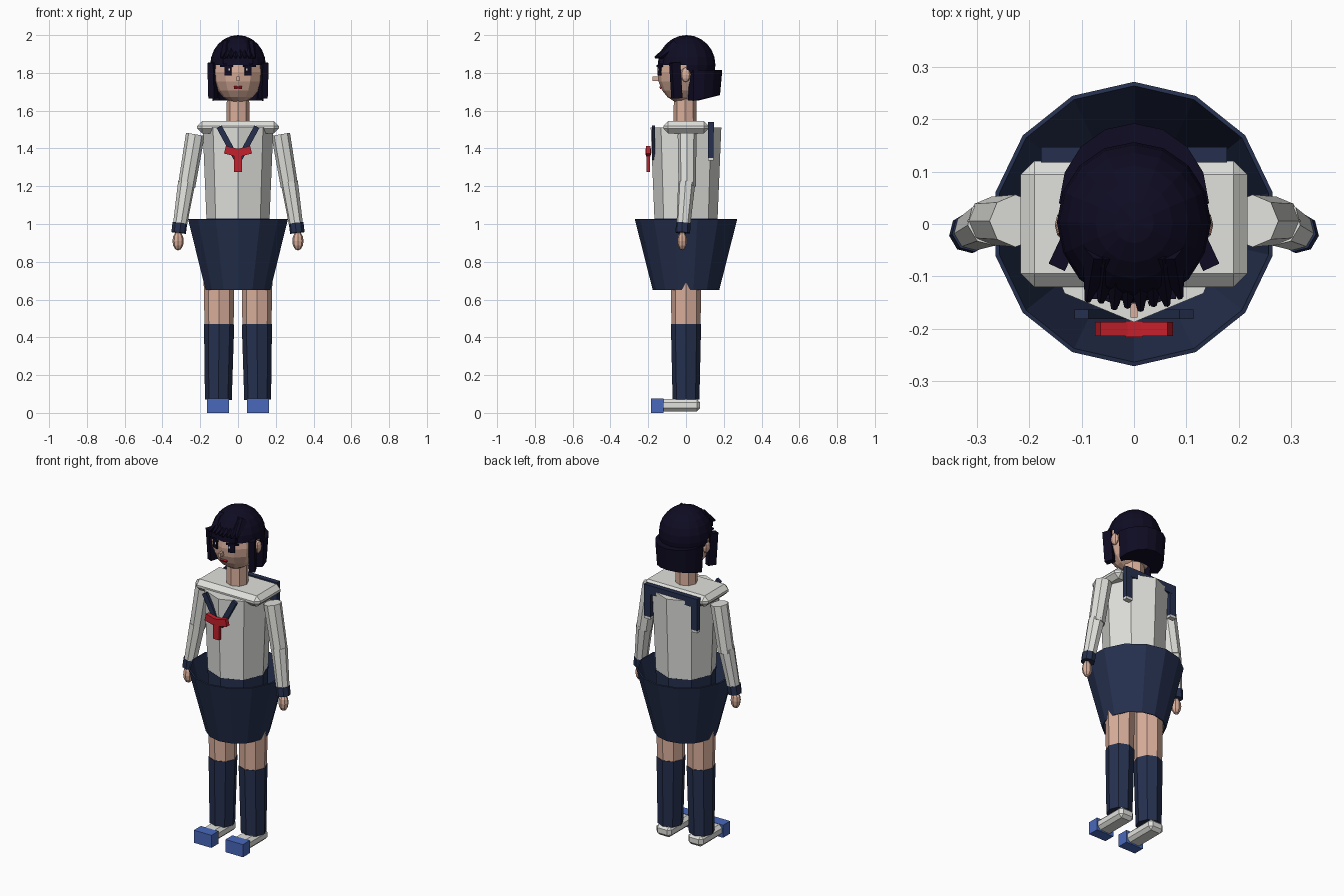
import bpy, bmesh, math
from mathutils import Vector, Matrix

if "Cube" in bpy.data.objects:
    bpy.data.objects.remove(bpy.data.objects["Cube"])


def make_mat(name, rgb):
    m = bpy.data.materials.new(name)
    m.diffuse_color = (*rgb, 1)
    m.use_nodes = True
    m.node_tree.nodes["Principled BSDF"].inputs["Base Color"].default_value = m.diffuse_color
    return m


SKIN = make_mat("skin", (0.70, 0.43, 0.33))
HAIR = make_mat("dark_hair", (0.0045, 0.0035, 0.016))
NAVY = make_mat("navy_cloth", (0.019, 0.030, 0.078))
WHITE = make_mat("white_cloth", (0.75, 0.75, 0.72))
RED = make_mat("red_ribbon", (0.55, 0.014, 0.024))
BLUE = make_mat("blue_toe", (0.065, 0.14, 0.50))


def finish(name, bm, mat):
    bmesh.ops.recalc_face_normals(bm, faces=bm.faces[:])
    me = bpy.data.meshes.new(name)
    bm.to_mesh(me)
    bm.free()
    ob = bpy.data.objects.new(name, me)
    me.materials.append(mat)
    bpy.context.collection.objects.link(ob)
    return ob


def box(name, centre, size, mat, rot=(0, 0, 0), bevel=0):
    bm = bmesh.new()
    bmesh.ops.create_cube(bm, size=1)
    bmesh.ops.scale(bm, vec=size, verts=bm.verts)
    if bevel:
        bmesh.ops.bevel(bm, geom=bm.edges[:], offset=bevel, segments=1, affect='EDGES')
    for i, axis in enumerate("XYZ"):
        bmesh.ops.rotate(bm, verts=bm.verts, matrix=Matrix.Rotation(rot[i], 3, axis))
    bmesh.ops.translate(bm, vec=centre, verts=bm.verts)
    return finish(name, bm, mat)


def tube(name, p0, p1, r0, r1, mat, sides=8, caps=True, turn=0.0):
    """Tapered prism from p0 to p1, with a ring vertex facing the front."""
    p0, p1 = Vector(p0), Vector(p1)
    bm = bmesh.new()
    bmesh.ops.create_cone(bm, cap_ends=caps, segments=sides, radius1=r0, radius2=r1,
                          depth=(p1 - p0).length)
    bmesh.ops.rotate(bm, verts=bm.verts, matrix=Matrix.Rotation(turn, 3, 'Z'))
    axis = Vector((0, 0, 1)).rotation_difference(p1 - p0)
    bmesh.ops.rotate(bm, verts=bm.verts, matrix=axis.to_matrix())
    bmesh.ops.translate(bm, vec=(p0 + p1) / 2, verts=bm.verts)
    return finish(name, bm, mat)


def ball(name, centre, radii, mat, segs=12, rings=8, cut=None):
    bm = bmesh.new()
    bmesh.ops.create_uvsphere(bm, u_segments=segs, v_segments=rings, radius=1)
    bmesh.ops.scale(bm, vec=radii, verts=bm.verts)
    bmesh.ops.translate(bm, vec=centre, verts=bm.verts)
    if cut:
        gone = [f for f in bm.faces if cut(f.calc_center_median())]
        bmesh.ops.delete(bm, geom=gone, context='FACES')
    return finish(name, bm, mat)


# Torso, waist, shoulders and neck
tube("torso", (0, 0, 1.025), (0, 0, 1.51), 0.167, 0.187, WHITE)
tube("waistband", (0, 0, 0.90), (0, 0, 1.028), 0.165, 0.168, NAVY)
box("shoulders", (0, 0, 1.512), (0.432, 0.24, 0.066), WHITE, bevel=0.026)
tube("neck", (0, -0.005, 1.48), (0, -0.005, 1.72), 0.063, 0.058, SKIN)

# Flared open skirt
skirt = tube("skirt", (0, 0, 0.65), (0, 0, 1.025), 0.176, 0.271, NAVY, 14, caps=False)
solid = skirt.modifiers.new("thickness", 'SOLIDIFY')
solid.thickness = 0.008
solid.offset = -1

# Head and face
ball("head", (0, -0.02, 1.805), (0.135, 0.132, 0.165), SKIN, 12, 10)
box("nose", (0, -0.16, 1.77), (0.014, 0.036, 0.024), SKIN)
box("mouth", (0, -0.135, 1.722), (0.042, 0.009, 0.012), RED, rot=(math.radians(28), 0, 0))

# Hair cap with open face, and rounded lock at the nape
ball("hair_cap", (0, 0.003, 1.842), (0.147, 0.153, 0.158), HAIR, 16, 12,
     cut=lambda c: c.z < 1.842 and c.y < 0.03)
bm = bmesh.new()
ends = []
for inner in (False, True):
    for i in range(9):
        a = math.pi * i / 8
        if inner:
            top = (0.12 * math.cos(a), 0.02 + 0.10 * math.sin(a), 1.815)
            low = (0.10 * math.cos(a), 0.01 + 0.06 * math.sin(a), 1.655)
        else:
            top = (0.143 * math.cos(a), 0.04 + 0.152 * math.sin(a), 1.815)
            low = (0.135 * math.cos(a), 0.04 + 0.14 * math.sin(a), 1.652 + 0.03 * math.sin(a))
        ends.append((bm.verts.new(top), bm.verts.new(low)))
for i in range(8):
    o, p, q, r = ends[i], ends[i + 1], ends[i + 10], ends[i + 9]
    bm.faces.new((o[0], p[0], p[1], o[1]))
    bm.faces.new((r[0], q[0], q[1], r[1]))
    bm.faces.new((o[0], p[0], q[0], r[0]))
    bm.faces.new((o[1], p[1], q[1], r[1]))
for i in (0, 8):
    bm.faces.new((ends[i][0], ends[i][1], ends[i + 9][1], ends[i + 9][0]))
finish("nape_hair", bm, HAIR)

# Spiky fringe sweeping forward
for i in range(8):
    x = -0.084 + 0.024 * i
    tip_y = -0.135 - 0.03 * math.cos(x * 14) + (0.006 if i % 2 else 0)
    tube(f"fringe_spike_{i}", (x * 0.75, -0.05, 1.945), (x * 1.05, tip_y, 1.88),
         0.036, 0.006, HAIR, 5)
box("fringe_band", (0, -0.118, 1.862), (0.16, 0.05, 0.03), HAIR)

# Front collar strips, back collar, legs, arms: one of each per side
for s, side in ((-1, "left"), (1, "right")):
    # face details and side hair
    yaw = s * math.radians(22)
    box(f"eye_{side}", (s * 0.053, -0.139, 1.809), (0.038, 0.009, 0.046), HAIR, rot=(0, 0, yaw))
    box(f"eye_glint_{side}", (s * 0.045, -0.146, 1.818), (0.008, 0.004, 0.012), WHITE,
        rot=(0, 0, yaw))
    box(f"eyelash_{side}", (s * 0.06, -0.139, 1.837), (0.07, 0.009, 0.009), HAIR, rot=(0, 0, yaw))
    ball(f"ear_{side}", (s * 0.134, -0.002, 1.79), (0.017, 0.028, 0.038), SKIN, 8, 6)
    box(f"side_lock_{side}", (s * 0.134, -0.054, 1.76), (0.034, 0.05, 0.19), HAIR,
        rot=(math.radians(4), 0, s * math.radians(25)))

    # collar
    top, low = Vector((s * 0.1, 0, 1.515)), Vector((s * 0.008, 0, 1.345))
    mid, d = (top + low) / 2, top - low
    box(f"front_collar_{side}", (mid.x, -0.172, mid.z), (0.03, 0.018, d.length), NAVY,
        rot=(0, math.atan2(d.x, d.z), 0))
    box(f"back_collar_strip_{side}", (s * 0.156, 0.132, 1.437), (0.042, 0.029, 0.176), NAVY)
    box(f"back_collar_tip_{side}", (s * 0.156, 0.132, 1.342), (0.042, 0.029, 0.014), WHITE)

    # ribbon wings
    box(f"ribbon_wing_{side}", (s * 0.039, -0.2, 1.386), (0.062, 0.026, 0.042), RED,
        rot=(0, -s * math.radians(14), 0))

    # arm
    tube(f"upper_arm_{side}", (s * 0.226, 0.006, 1.475), (s * 0.272, 0.006, 1.20),
         0.05, 0.046, WHITE)
    tube(f"lower_arm_{side}", (s * 0.272, 0.004, 1.22), (s * 0.312, -0.016, 0.965),
         0.046, 0.036, WHITE)
    tube(f"cuff_{side}", (s * 0.308, -0.014, 1.005), (s * 0.314, -0.017, 0.953),
         0.0395, 0.039, NAVY)
    ball(f"hand_{side}", (s * 0.317, -0.02, 0.91), (0.03, 0.026, 0.05), SKIN, 8, 6)

    # leg and shoe
    tube(f"thigh_{side}", (s * 0.1, 0, 0.46), (s * 0.102, 0, 0.90), 0.077, 0.084, SKIN)
    tube(f"sock_{side}", (s * 0.104, 0, 0.07), (s * 0.1, 0, 0.47), 0.071, 0.08, NAVY)
    box(f"shoe_{side}", (s * 0.105, -0.035, 0.041), (0.10, 0.22, 0.066), WHITE, bevel=0.018)
    box(f"toe_cap_{side}", (s * 0.105, -0.153, 0.038), (0.116, 0.066, 0.076), BLUE)

# Back collar bar and ribbon centre
box("back_collar_bar", (0, 0.132, 1.512), (0.354, 0.03, 0.054), NAVY)
box("ribbon_knot", (0, -0.2, 1.383), (0.032, 0.03, 0.036), RED)
box("ribbon_tail", (0, -0.2, 1.325), (0.042, 0.018, 0.10), RED)
